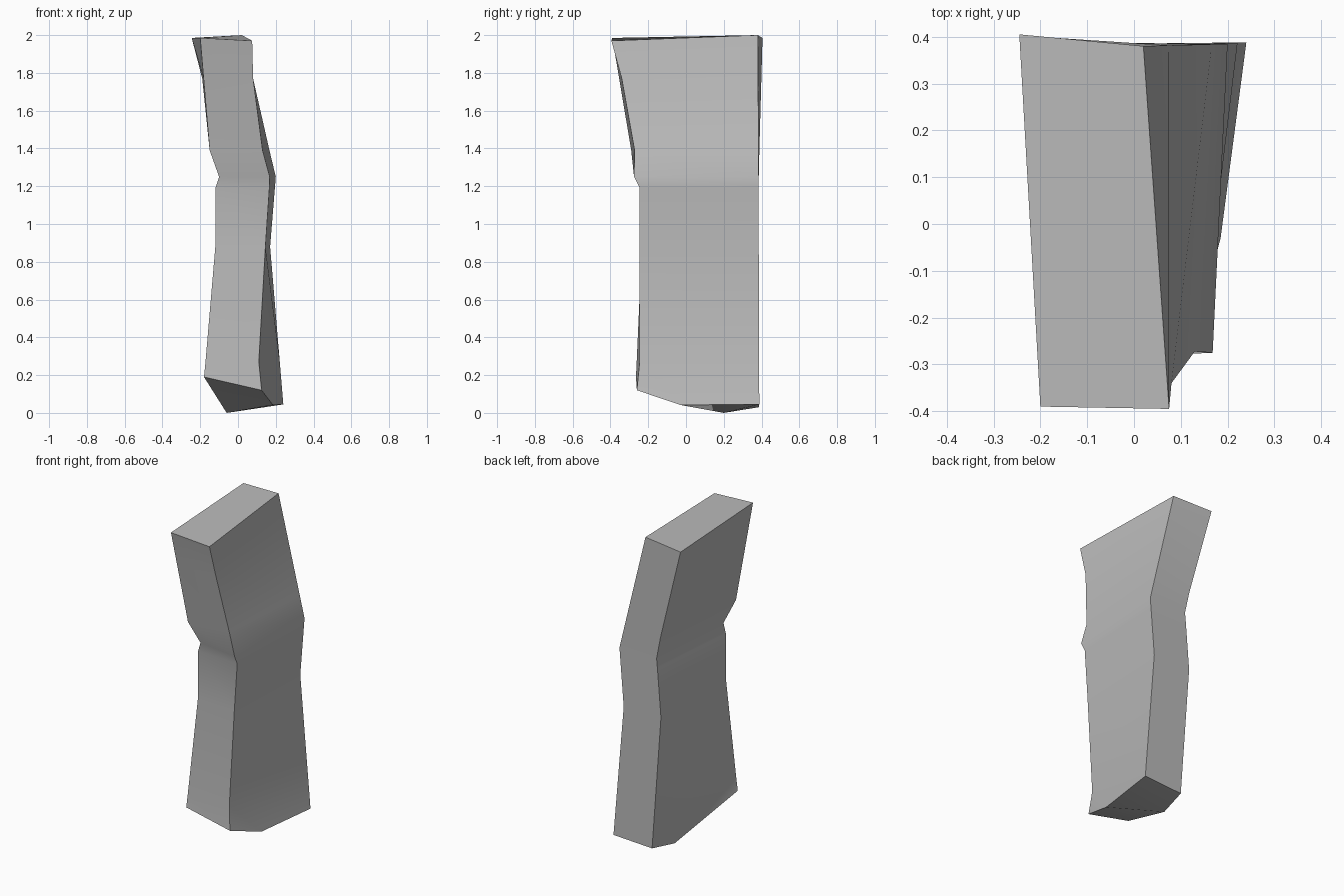
import bpy
import bmesh
import math
from mathutils import Vector

default_cube = bpy.data.objects.get("Cube")
if default_cube:
    bpy.data.objects.remove(default_cube, do_unlink=True)


def make_material(name, colour):
    material = bpy.data.materials.new(name)
    material.use_nodes = True
    material.diffuse_color = colour
    shader = material.node_tree.nodes["Principled BSDF"]
    shader.inputs["Base Color"].default_value = colour
    shader.inputs["Roughness"].default_value = 0.9
    return material


def point_at_height(rail, height):
    """Interpolate along a corner rail listed from top to bottom."""
    for upper, lower in zip(rail, rail[1:]):
        if upper[2] >= height >= lower[2]:
            amount = (upper[2] - height) / (upper[2] - lower[2])
            return Vector(upper).lerp(Vector(lower), amount)
    return Vector(rail[-1])


# Corner rails of the stone, each running from the top to the foot
front_right_rail = [(-.2, -.39, 1.985), (-.15, -.29, 1.39), (-.1, -.235, 1.25),
                    (-.12, -.23, 1.19), (-.12, -.235, .8), (-.18, -.265, .19)]
front_left_rail = [(.075, -.395, 1.97), (.08, -.34, 1.77), (.13, -.272, 1.39),
                   (.168, -.275, 1.25), (.166, -.245, 1.19), (.145, -.245, .88),
                   (.11, -.245, .27), (.125, -.26, .12)]
back_left_rail = [(.02, .38, 2), (.2, .385, 1.25), (.17, .385, .88), (.24, .388, .045)]
back_right_rail = [(-.245, .405, 1.985), (-.06, .385, 1.27), (-.095, .385, .91),
                   (-.03, .385, .03)]
rails = [front_right_rail, front_left_rail, back_left_rail, back_right_rail]
levels = [1.77, 1.39, 1.25, 1.19, .88, .27]

bm = bmesh.new()


def add_ring(points):
    return [bm.verts.new(point) for point in points]


# Top face and the loft down the shaft
rings = [add_ring([rail[0] for rail in rails])]
for level in levels:
    rings.append(add_ring([point_at_height(rail, level) for rail in rails]))
bm.faces.new(rings[0])
for upper, lower in zip(rings, rings[1:]):
    for side in range(len(rails)):
        following = (side + 1) % len(rails)
        bm.faces.new((upper[side], lower[side], lower[following], upper[following]))

# Broken foot with one chipped corner and a low point on the other side
front_right, front_left, back_left, back_right = rings[-1]
foot_fr, foot_fl, foot_bl, foot_br = add_ring([rail[-1] for rail in rails])
chip = bm.verts.new((.185, -.03, .042))
low_point = bm.verts.new((-.06, .2, 0))
foot_faces = [
    (front_right, foot_fr, foot_fl, front_left),
    (front_left, foot_fl, chip),
    (front_left, chip, foot_bl, back_left),
    (back_left, foot_bl, foot_br, back_right),
    (back_right, foot_br, low_point, front_right),
    (front_right, low_point, foot_fr),
    (foot_fr, low_point, chip, foot_fl),
    (low_point, foot_br, foot_bl, chip),
]
for corners in foot_faces:
    bm.faces.new(corners)
bmesh.ops.recalc_face_normals(bm, faces=bm.faces[:])

# Finished stone object
mesh = bpy.data.meshes.new("stone_pillar")
bm.to_mesh(mesh)
bm.free()
stone = bpy.data.objects.new("stone_pillar", mesh)
bpy.context.collection.objects.link(stone)
mesh.materials.append(make_material("stone_grey", (.5, .5, .5, 1)))

bpy.ops.object.select_all(action="DESELECT")
stone.select_set(True)
bpy.context.view_layer.objects.active = stone
bpy.ops.object.shade_smooth_by_angle(angle=math.radians(30))
